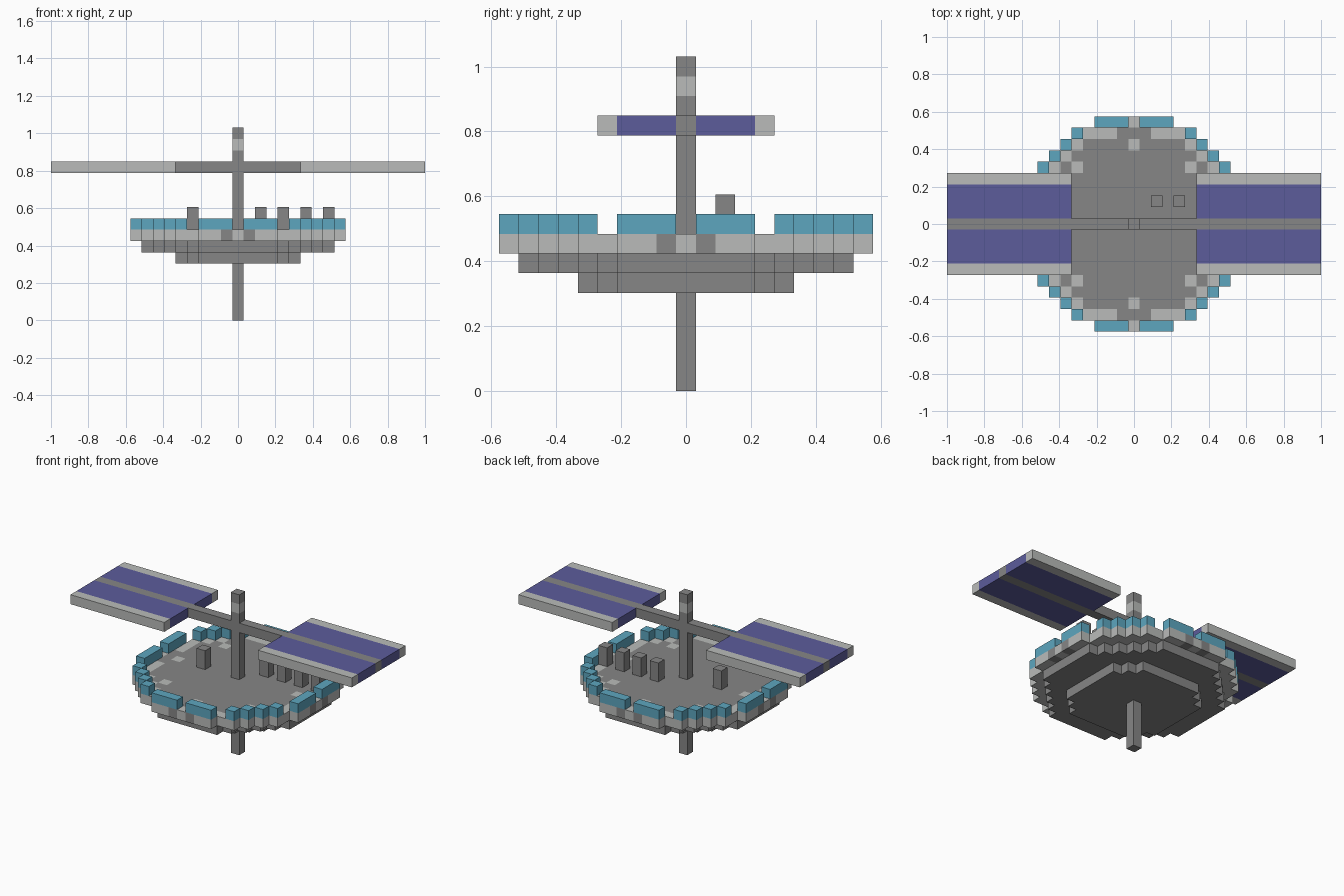
import bpy
import bmesh

U = 2 / 33  # edge of one block

cube = bpy.data.objects.get("Cube")
if cube:
    bpy.data.objects.remove(cube, do_unlink=True)


def material(name, rgb):
    mat = bpy.data.materials.new(name)
    mat.use_nodes = True
    color = (*rgb, 1)
    mat.diffuse_color = color
    mat.node_tree.nodes["Principled BSDF"].inputs["Base Color"].default_value = color
    return mat


DARK = material("dark grey", (0.24, 0.24, 0.24))
LIGHT = material("light grey", (0.49, 0.50, 0.49))
BLUE = material("sky blue", (0.11, 0.38, 0.52))
VIOLET = material("panel violet", (0.107, 0.107, 0.33))


def finish(name, bm, mats):
    bmesh.ops.remove_doubles(bm, verts=bm.verts, dist=1e-5)
    mesh = bpy.data.meshes.new(name)
    bm.to_mesh(mesh)
    bm.free()
    for mat in mats:
        mesh.materials.append(mat)
    obj = bpy.data.objects.new(name, mesh)
    bpy.context.collection.objects.link(obj)
    return obj


def box(name, mat, x, y, z):
    """Box covering inclusive block ranges on each axis."""
    bm = bmesh.new()
    bmesh.ops.create_cube(bm, size=1)
    for v in bm.verts:
        for i, (lo, hi) in enumerate((x, y, z)):
            shift = 0.5 if i == 2 else 0
            v.co[i] = U * ((lo + hi) / 2 + shift + v.co[i] * (hi - lo + 1))
    return finish(name, bm, [mat])


def slab(name, cells, layer, mats, rule=lambda x, y: 0):
    """One-block-thick slab of cells, coloured cell by cell with a rule."""
    bm = bmesh.new()

    def quad(points, index):
        face = bm.faces.new([bm.verts.new([c * U for c in p]) for p in points])
        face.material_index = index

    lo, hi = layer, layer + 1
    for x, y in sorted(cells):
        m = rule(abs(x), abs(y))
        ring = [(x + a / 2, y + b / 2) for a, b in ((-1, -1), (1, -1), (1, 1), (-1, 1))]
        quad([(*p, hi) for p in ring], m)
        quad([(*p, lo) for p in reversed(ring)], m)
        for i, (dx, dy) in enumerate(((0, -1), (1, 0), (0, 1), (-1, 0))):
            if (x + dx, y + dy) not in cells:
                a, b = ring[i], ring[(i + 1) % 4]
                quad([(*a, lo), (*b, lo), (*b, hi), (*a, hi)], m)
    return finish(name, bm, mats)


def disc(half_widths):
    """Stepped round cell set from half widths per row outward."""
    return {(x, y) for y in range(1 - len(half_widths), len(half_widths))
            for x in range(-half_widths[abs(y)], half_widths[abs(y)] + 1)}


# Stepped platform
deck_cells = disc([9, 9, 9, 9, 8, 8, 7, 6, 5, 3])
slab("lower_hull", disc([5, 5, 5, 5, 4, 3]), 5, [DARK])
slab("middle_hull", disc([8, 8, 8, 8, 7, 6, 5, 4, 3]), 6, [DARK])


def deck_rule(x, y):
    """Light border and marker cells on a dark deck."""
    a, b = min(x, y), max(x, y)
    if b == 9:
        return int(a != 1)
    if b == 8:
        return int(a >= 2)
    return int((a, b) in {(0, 7), (5, 5), (5, 7), (6, 6), (6, 7)})


slab("deck", deck_cells, 7, [DARK, LIGHT], deck_rule)

# Broken blue railing around the deck edge
rail = {(x, y) for x, y in deck_cells
        if (max(abs(x), abs(y)) == 9 and x and y) or abs(x) + abs(y) == 13}
slab("railing", rail, 8, [BLUE])

# Central mast with a light band
box("mast", DARK, (0, 0), (0, 0), (0, 14))
box("mast_band", LIGHT, (0, 0), (0, 0), (15, 15))
box("mast_tip", DARK, (0, 0), (0, 0), (16, 16))

# Short posts standing on the deck
for i, (x, y) in enumerate([(-4, 0), (2, 2), (4, 2), (6, 2), (8, 2)]):
    box(f"deck_post_{i + 1}", DARK, (x, x), (y, y), (8, 9))

# Cross arm and the two solar panels
box("cross_arm", DARK, (-16, 16), (0, 0), (13, 13))
for side, x in (("right", (-16, -6)), ("left", (6, 16))):
    for end, s in (("front", -1), ("back", 1)):
        strip = sorted((s, 3 * s))
        box(f"{side}_{end}_solar_strip", VIOLET, x, strip, (13, 13))
        box(f"{side}_{end}_panel_edge", LIGHT, x, (4 * s, 4 * s), (13, 13))
